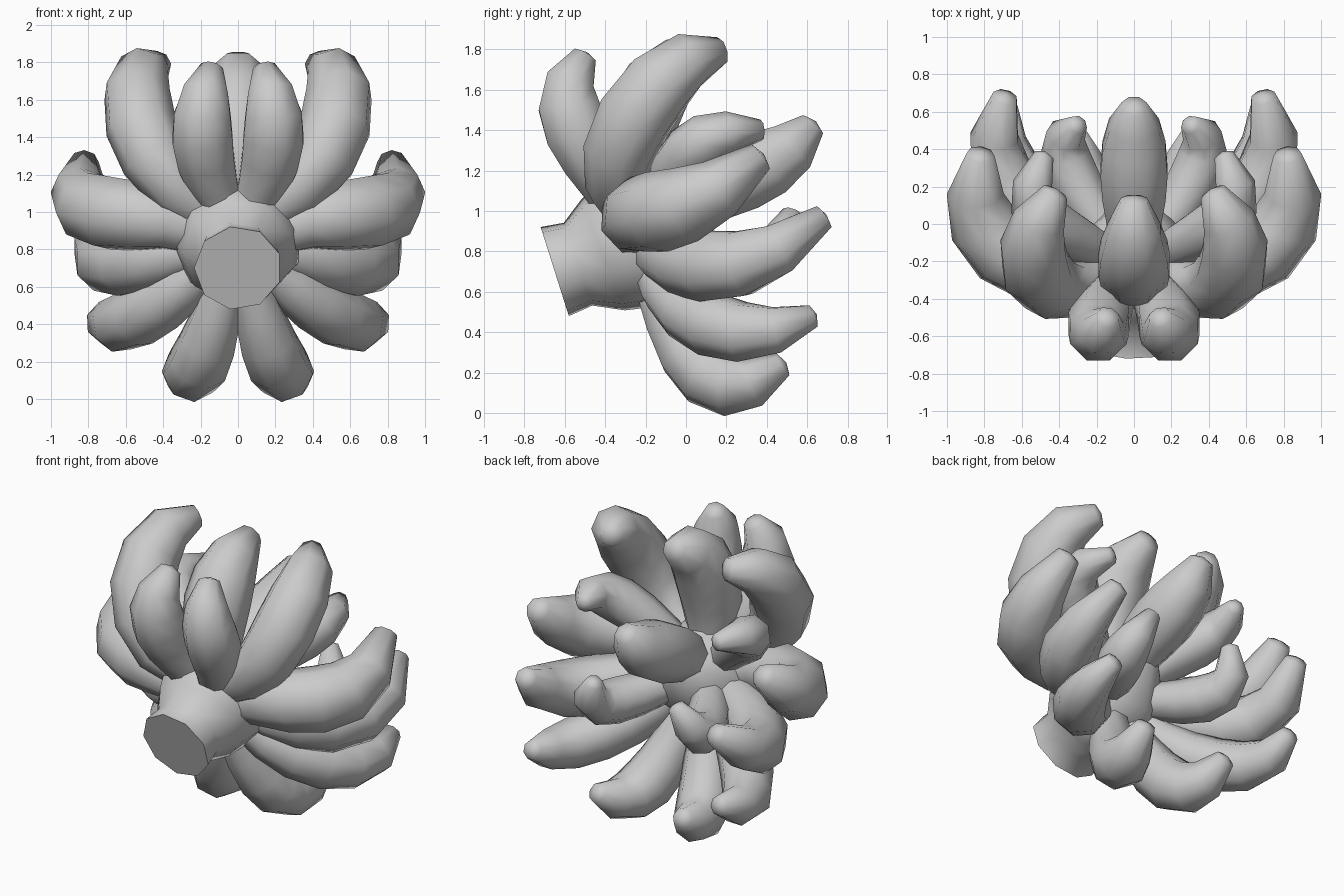
import bpy, bmesh
from math import sin, cos, pi, radians
from mathutils import Vector

if "Cube" in bpy.data.objects:
    bpy.data.objects.remove(bpy.data.objects["Cube"])


def tube(name, pts, radii, sides=8, mirror=False):
    """Skin rings of the given radii along a path; a small apex rounds the tip."""
    bm = bmesh.new()
    rings = []
    normal = None
    for i, (p, r) in enumerate(zip(pts, radii)):
        t = (pts[min(i + 1, len(pts) - 1)] - pts[max(i - 1, 0)]).normalized()
        if normal is None:
            normal = Vector((1, 0, 0)) if abs(t.x) < 0.8 else Vector((0, 0, 1))
        normal = (normal - t * normal.dot(t)).normalized()
        side = t.cross(normal)
        rings.append([bm.verts.new(p + r * (cos(a) * normal + sin(a) * side))
                      for a in (2 * pi * (k + 0.5) / sides for k in range(sides))])
    for a, b in zip(rings, rings[1:]):
        for k in range(sides):
            n = (k + 1) % sides
            bm.faces.new((a[k], a[n], b[n], b[k]))
    bm.faces.new(rings[0][::-1])
    apex = bm.verts.new(pts[-1] + 0.02 * t)
    for k in range(sides):
        bm.faces.new((rings[-1][k], rings[-1][(k + 1) % sides], apex))
    bmesh.ops.recalc_face_normals(bm, faces=bm.faces)
    me = bpy.data.meshes.new(name)
    bm.to_mesh(me)
    bm.free()
    me.shade_smooth()
    me.set_sharp_from_angle(angle=radians(65))
    ob = bpy.data.objects.new(name, me)
    bpy.context.collection.objects.link(ob)
    if mirror:
        ob.modifiers.new("Mirror", "MIRROR").use_mirror_merge = False


def through(a, b, c, d, t):
    """Cubic curve passing through four points at t = 0, 1/3, 2/3, 1."""
    u = 3 * t
    return (a * ((1 - u) * (2 - u) * (3 - u) / 6) + b * (u * (2 - u) * (3 - u) / 2)
            + c * (u * (u - 1) * (3 - u) / 2) + d * (u * (u - 1) * (u - 2) / 6))


HUB = Vector((0, -0.25, 0.85))
SWELL = (0.66, 0.82, 0.96, 1.02, 0.96, 0.76, 0.38)


def fruit(name, low, high, tip, radius):
    """Curved, swelling fruit growing out of the hub; mirrored when off-centre."""
    low, high, tip = Vector(low), Vector(high), Vector(tip)
    base = HUB.lerp(low, 0.35)
    path = [through(base, low, high, tip, i / 6) for i in range(7)]
    tube(name, path, [radius * s for s in SWELL], mirror=tip.x > 0)


# Stem bending upward and flaring into the core of the bunch
profile = {0: 0.235, 0.12: 0.22, 0.25: 0.30, 0.38: 0.345, 0.58: 0.30, 0.76: 0.12}
tube("stem_core", [Vector((0, -0.65 + 0.96 * s, 0.70 + 0.28 * s + 0.2 * s * s)) for s in profile],
     list(profile.values()), sides=9)

# Fruits on the centre line
fruit("upper_centre_fruit", (0, -.26, 1.32), (0, -.14, 1.62), (0, .13, 1.79), .20)
fruit("rear_centre_fruit", (0, .15, 1.12), (0, .41, 1.24), (0, .63, 1.43), .19)

# Mirrored pairs, top to bottom
fruit("top_fruit", (.45, -.33, 1.29), (.54, -.13, 1.63), (.42, .17, 1.79), .19)
fruit("small_front_fruit", (.17, -.47, 1.27), (.19, -.58, 1.52), (.14, -.50, 1.77), .17)
fruit("upper_inner_fruit", (.36, -.05, 1.20), (.53, .10, 1.35), (.48, .37, 1.40), .14)
fruit("side_fruit", (.54, -.23, .98), (.80, -.01, 1.03), (.82, .37, 1.27), .20)
fruit("inner_hook_fruit", (.26, .13, .77), (.37, .38, .78), (.30, .53, .99), .14)
fruit("lower_side_fruit", (.46, -.02, .75), (.71, .27, .74), (.69, .68, .97), .18)
fruit("low_fruit", (.41, 0, .51), (.64, .28, .40), (.68, .63, .48), .16)
fruit("bottom_fruit", (.16, .01, .30), (.25, .21, .14), (.31, .48, .24), .165)
